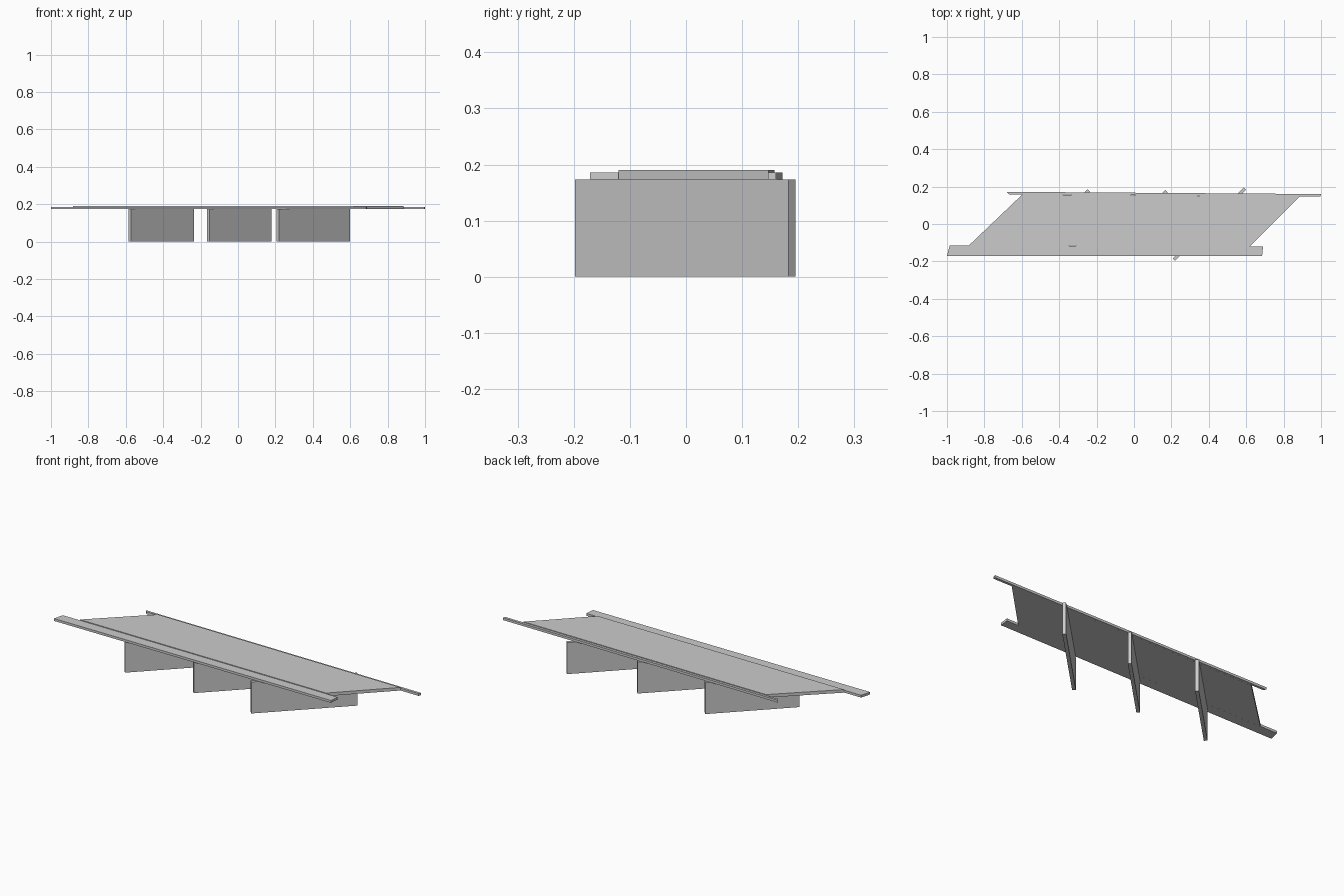
import bpy
import bmesh
from math import radians, cos, sin

if "Cube" in bpy.data.objects:
    bpy.data.objects.remove(bpy.data.objects["Cube"])

TOP_OF_PIERS = 0.173


def slab(name, outline, z0, z1):
    """Extrude a flat plan outline between two heights."""
    bm = bmesh.new()
    base = bm.faces.new([bm.verts.new((x, y, z0)) for x, y in outline])
    up = bmesh.ops.extrude_face_region(bm, geom=[base])
    verts = [v for v in up["geom"] if isinstance(v, bmesh.types.BMVert)]
    bmesh.ops.translate(bm, verts=verts, vec=(0, 0, z1 - z0))
    bmesh.ops.recalc_face_normals(bm, faces=bm.faces)
    mesh = bpy.data.meshes.new(name)
    bm.to_mesh(mesh)
    bm.free()
    obj = bpy.data.objects.new(name, mesh)
    bpy.context.collection.objects.link(obj)
    return obj


def pier(name, cx, cy, span, thick=0.018):
    """Skewed wall whose 45 degree footprint covers 'span' along x and y."""
    c, s = cos(radians(45)), sin(radians(45))
    a, b = (span / c - thick) / 2, thick / 2
    corners = [(-a, -b), (a, -b), (a, b), (-a, b)]
    outline = [(cx + u * c - v * s, cy + u * s + v * c) for u, v in corners]
    return slab(name, outline, 0, TOP_OF_PIERS)


# Skewed road deck
slab("road_deck", [(-0.882, -0.114), (0.62, -0.12), (0.885, 0.147), (-0.597, 0.158)],
     TOP_OF_PIERS, 0.19)

# Wide front walkway and narrow back kerb
slab("front_walkway", [(-1.0, -0.171), (0.685, -0.171), (0.69, -0.12), (-0.985, -0.114)],
     TOP_OF_PIERS, 0.186)
slab("back_kerb", [(-0.668, 0.159), (0.996, 0.146), (1.0, 0.16), (-0.68, 0.172)],
     TOP_OF_PIERS, 0.186)

# Three supporting walls
for i, (cx, cy, span) in enumerate([(-0.41, 0.011, 0.35), (0.007, 0.008, 0.346),
                                    (0.403, -0.001, 0.393)]):
    pier(f"pier_{i + 1}", cx, cy, span)
